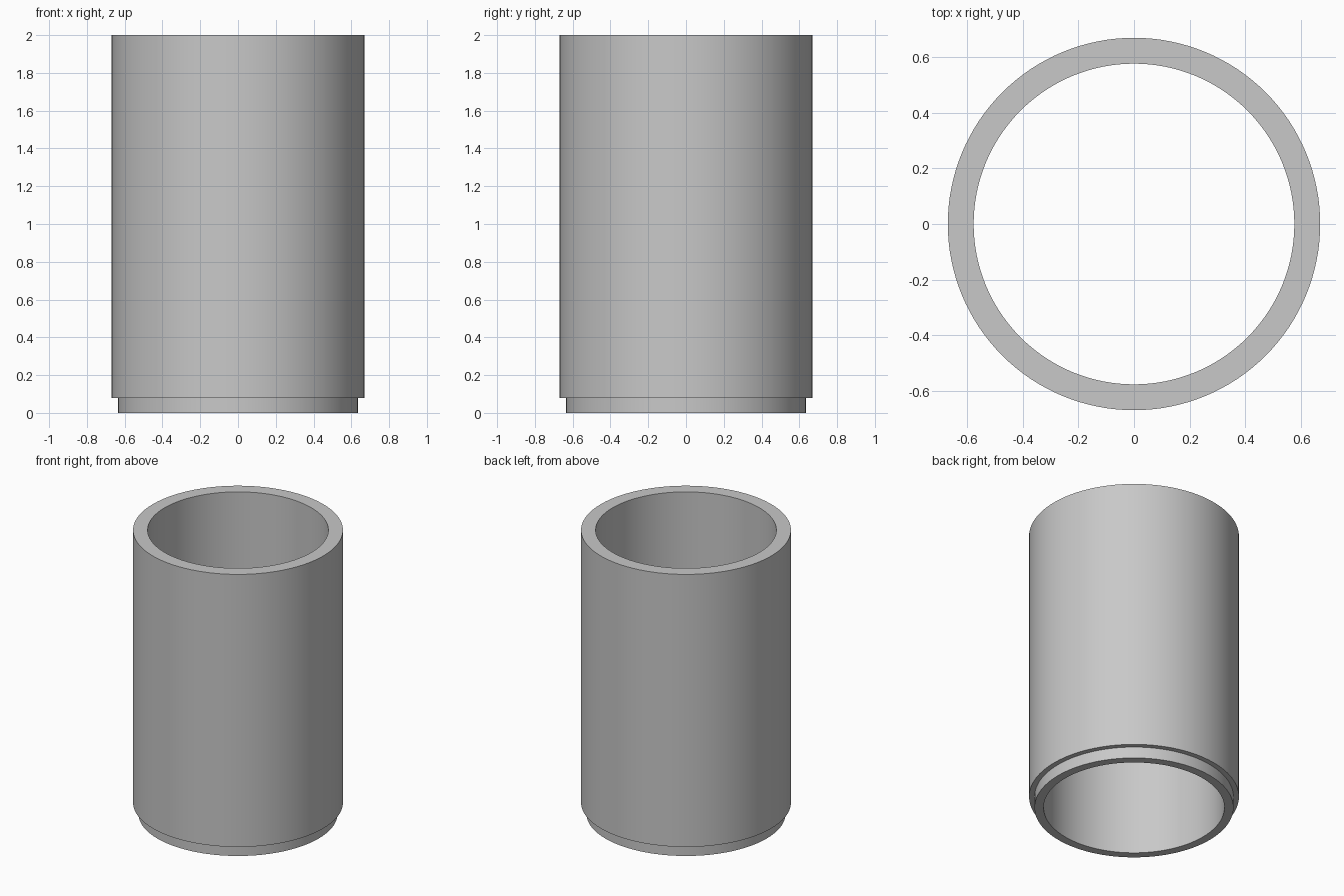
import bpy
import bmesh
import math

cube = bpy.data.objects.get("Cube")
if cube:
    bpy.data.objects.remove(cube, do_unlink=True)

# Plain grey material
grey = bpy.data.materials.new("light grey")
grey.use_nodes = True
colour = (0.58, 0.58, 0.58, 1)
grey.diffuse_color = colour
grey.node_tree.nodes["Principled BSDF"].inputs["Base Color"].default_value = colour

# Wall dimensions
HEIGHT, STEP = 2.0, 0.08
OUTER, SPIGOT, BORE = 0.67, 0.635, 0.577
SIDES = 128

# Closed wall section: bore, stepped spigot, outer wall, flat rim
section = [(BORE, 0), (SPIGOT, 0), (SPIGOT, STEP),
           (OUTER, STEP), (OUTER, HEIGHT), (BORE, HEIGHT)]

# Turn the section around the vertical axis
bm = bmesh.new()
rings = []
for i in range(SIDES):
    a = 2 * math.pi * i / SIDES
    rings.append([bm.verts.new((r * math.cos(a), r * math.sin(a), z)) for r, z in section])
for i, ring in enumerate(rings):
    following = rings[(i + 1) % SIDES]
    for j in range(len(section)):
        k = (j + 1) % len(section)
        bm.faces.new((ring[j], following[j], following[k], ring[k]))
bmesh.ops.recalc_face_normals(bm, faces=bm.faces)
mesh = bpy.data.meshes.new("stepped_tube")
bm.to_mesh(mesh)
bm.free()
mesh.materials.append(grey)

tube = bpy.data.objects.new("stepped_tube", mesh)
bpy.context.collection.objects.link(tube)

# Smooth walls with crisp rims
bpy.ops.object.select_all(action="DESELECT")
tube.select_set(True)
bpy.context.view_layer.objects.active = tube
bpy.ops.object.shade_smooth_by_angle(angle=math.radians(30))
